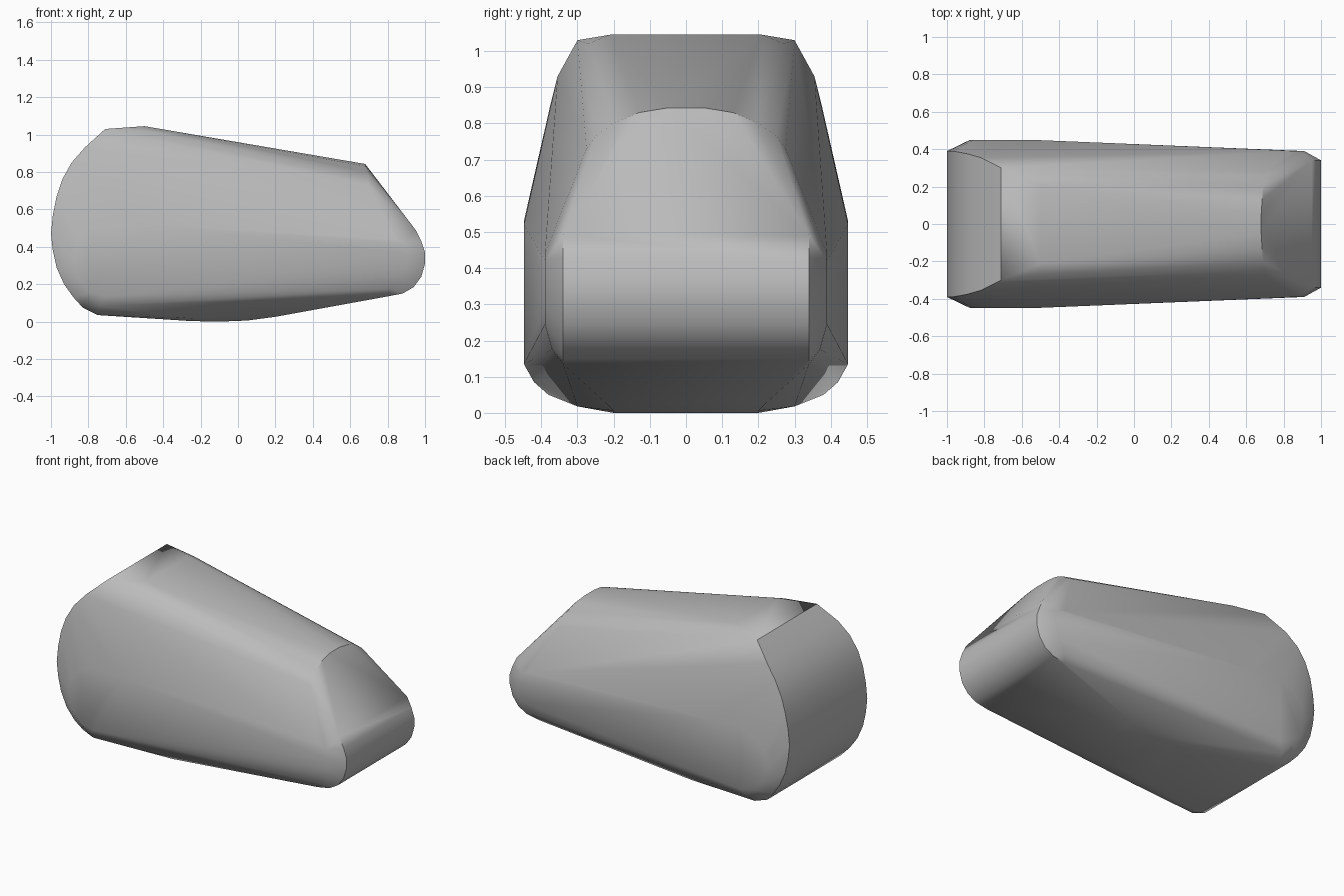
import bpy
import bmesh
import math

default_cube = bpy.data.objects.get("Cube")
if default_cube:
    bpy.data.objects.remove(default_cube, do_unlink=True)


def make_material(name, colour):
    material = bpy.data.materials.new(name)
    material.use_nodes = True
    material.diffuse_color = colour
    shader = next(n for n in material.node_tree.nodes if n.type == "BSDF_PRINCIPLED")
    shader.inputs["Base Color"].default_value = colour
    return material


def add_mirrored(bm, points):
    """Add each (x, half width, z) point on both sides of the body."""
    for x, half_width, z in points:
        for side in (-1, 1):
            bm.verts.new((x, side * half_width, z))


def add_profile(bm, half_width, outline):
    """Add an x-z outline at one half width, on both sides."""
    add_mirrored(bm, [(x, half_width, z) for x, z in outline])


def build_shell(name, bm, material):
    """Stretch a convex skin over the section points and shade it smooth."""
    hull = bmesh.ops.convex_hull(bm, input=bm.verts[:], use_existing_faces=False)
    spare = set(hull["geom_interior"]) | set(hull["geom_unused"])
    spare = [v for v in spare if isinstance(v, bmesh.types.BMVert)]
    bmesh.ops.delete(bm, geom=spare, context="VERTS")
    bmesh.ops.dissolve_limit(bm, angle_limit=math.radians(1),
                             verts=bm.verts[:], edges=bm.edges[:])
    bmesh.ops.recalc_face_normals(bm, faces=bm.faces[:])
    mesh = bpy.data.meshes.new(name)
    bm.to_mesh(mesh)
    bm.free()
    mesh.materials.append(material)
    shell = bpy.data.objects.new(name, mesh)
    bpy.context.collection.objects.link(shell)
    bpy.ops.object.select_all(action="DESELECT")
    shell.select_set(True)
    bpy.context.view_layer.objects.active = shell
    bpy.ops.object.shade_smooth_by_angle(angle=math.radians(32))
    return shell


grey = make_material("plain grey", (0.5, 0.5, 0.5, 1))
bm = bmesh.new()

# Broad rounded rear wall
add_profile(bm, 0.39, [(-0.93, 0.2), (-0.97, 0.29), (-0.99, 0.38), (-1, 0.47),
                       (-0.99, 0.57), (-0.97, 0.67)])
add_mirrored(bm, [(-0.94, 0.385, 0.76), (-0.89, 0.375, 0.85), (-0.82, 0.355, 0.93),
                  (-0.71, 0.3, 1.03), (-0.88, 0.385, 0.13), (-0.83, 0.37, 0.075)])

# Roof, rounded across the front
add_mirrored(bm, [(-0.5, 0.21, 1.045), (-0.5, 0.27, 1.02),
                  (0.68, 0.05, 0.843), (0.685, 0.13, 0.83),
                  (0.69, 0.2, 0.8), (0.695, 0.25, 0.765), (0.7, 0.275, 0.73)])

# Blunt rounded nose
add_profile(bm, 0.34, [(0.95, 0.49), (0.98, 0.43), (1, 0.37), (1, 0.31),
                       (0.98, 0.24), (0.94, 0.185), (0.88, 0.15), (0.8, 0.135)])

# Side panels, wide at the rear and tapering to the nose
add_profile(bm, 0.448, [(-0.5, 0.52), (-0.7, 0.53), (-0.79, 0.5), (-0.86, 0.42),
                        (-0.88, 0.33), (-0.85, 0.22), (-0.79, 0.155), (-0.7, 0.135)])
add_profile(bm, 0.39, [(0.84, 0.44), (0.89, 0.42), (0.91, 0.36),
                       (0.905, 0.29), (0.88, 0.245), (0.82, 0.235)])

# Belly and its lower side rounding
add_mirrored(bm, [(-0.74, 0.42, 0.085), (-0.75, 0.38, 0.05), (-0.75, 0.33, 0.035),
                  (-0.25, 0.3, 0.018), (-0.25, 0.2, 0.003), (-0.1, 0.2, 0),
                  (0.05, 0.2, 0.006), (0.2, 0.22, 0.026), (0.82, 0.37, 0.175)])

build_shell("rounded_body_shell", bm, grey)
